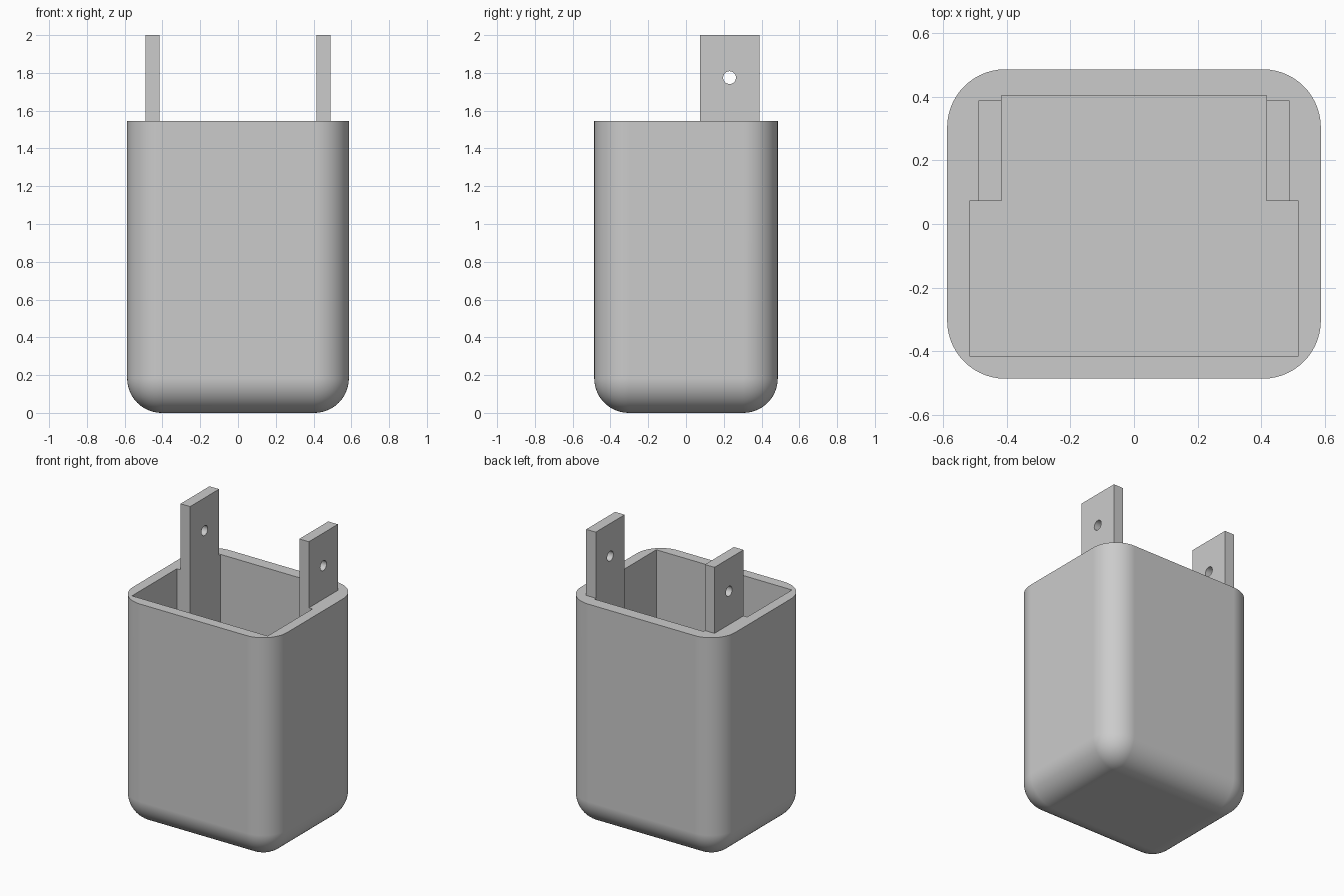
import bpy, bmesh, math
from mathutils import Matrix, Vector

if "Cube" in bpy.data.objects:
    bpy.data.objects.remove(bpy.data.objects["Cube"], do_unlink=True)

HX, HY, RIM, RADIUS = 0.587, 0.486, 1.545, 0.183    # cup
CAV_X, CAV_FRONT, CAV_BACK, FLOOR = 0.517, -0.415, 0.403, 0.1
LUG_IN, LUG_OUT, LUG_Y0, LUG_Y1, TOP = 0.416, 0.489, 0.073, 0.388, 2.0
HOLE_Z, HOLE_R = 1.775, 0.034

grey = bpy.data.materials.new("plain_grey")
grey.use_nodes = True
grey.diffuse_color = (0.6, 0.6, 0.6, 1)
grey.node_tree.nodes["Principled BSDF"].inputs["Base Color"].default_value = (0.6, 0.6, 0.6, 1)


def make_object(name, bm):
    bmesh.ops.recalc_face_normals(bm, faces=bm.faces)
    mesh = bpy.data.meshes.new(name)
    bm.to_mesh(mesh)
    bm.free()
    mesh.materials.append(grey)
    obj = bpy.data.objects.new(name, mesh)
    bpy.context.collection.objects.link(obj)
    return obj


def box(lo, hi):
    lo, hi = Vector(lo), Vector(hi)
    bm = bmesh.new()
    bmesh.ops.create_cube(bm, size=1, matrix=Matrix.Translation((lo + hi) / 2)
                          @ Matrix.Diagonal((*(hi - lo), 1)))
    return bm


def activate(obj):
    bpy.ops.object.select_all(action='DESELECT')
    obj.select_set(True)
    bpy.context.view_layer.objects.active = obj


def cut(obj, cutter):
    cutter.hide_render = True
    mod = obj.modifiers.new("cut", 'BOOLEAN')
    mod.operation, mod.solver, mod.object = 'DIFFERENCE', 'EXACT', cutter
    activate(obj)
    bpy.ops.object.modifier_apply(modifier=mod.name)
    bpy.data.objects.remove(cutter, do_unlink=True)


def finish(obj):
    activate(obj)
    bpy.ops.object.shade_smooth_by_angle(angle=math.radians(30))
    mod = obj.modifiers.new("even_shading", 'WEIGHTED_NORMAL')
    mod.keep_sharp = True


# Cup: rounded on every edge except the rim
bm = box((-HX, -HY, 0), (HX, HY, RIM))
edges = [e for e in bm.edges if min(v.co.z for v in e.verts) < RIM / 2]
bmesh.ops.bevel(bm, geom=edges, offset=RADIUS, segments=14, profile=0.5, affect='EDGES')
cup = make_object("cup", bm)

# Cavity: stepped outline that leaves a solid rib under each lug
half = [(CAV_X, CAV_FRONT), (CAV_X, LUG_Y0), (LUG_IN, LUG_Y0), (LUG_IN, CAV_BACK)]
outline = half + [(-x, y) for x, y in reversed(half)]
bm = bmesh.new()
face = bm.faces.new([bm.verts.new((x, y, FLOOR)) for x, y in outline])
raised = bmesh.ops.extrude_face_region(bm, geom=[face])["geom"]
bmesh.ops.translate(bm, vec=(0, 0, RIM),
                    verts=[v for v in raised if isinstance(v, bmesh.types.BMVert)])
cut(cup, make_object("cavity_cutter", bm))
finish(cup)

# Lugs: upright plates with a cross hole
for side, name in ((1, "left_lug"), (-1, "right_lug")):
    xs = sorted((side * LUG_IN, side * LUG_OUT))
    lug = make_object(name, box((xs[0], LUG_Y0, RIM), (xs[1], LUG_Y1, TOP)))
    bm = bmesh.new()
    place = Matrix.Translation((sum(xs) / 2, (LUG_Y0 + LUG_Y1) / 2, HOLE_Z))
    bmesh.ops.create_cone(bm, cap_ends=True, segments=32, radius1=HOLE_R, radius2=HOLE_R,
                          depth=0.3, matrix=place @ Matrix.Rotation(math.pi / 2, 4, 'Y'))
    cut(lug, make_object("hole_cutter", bm))
    finish(lug)
